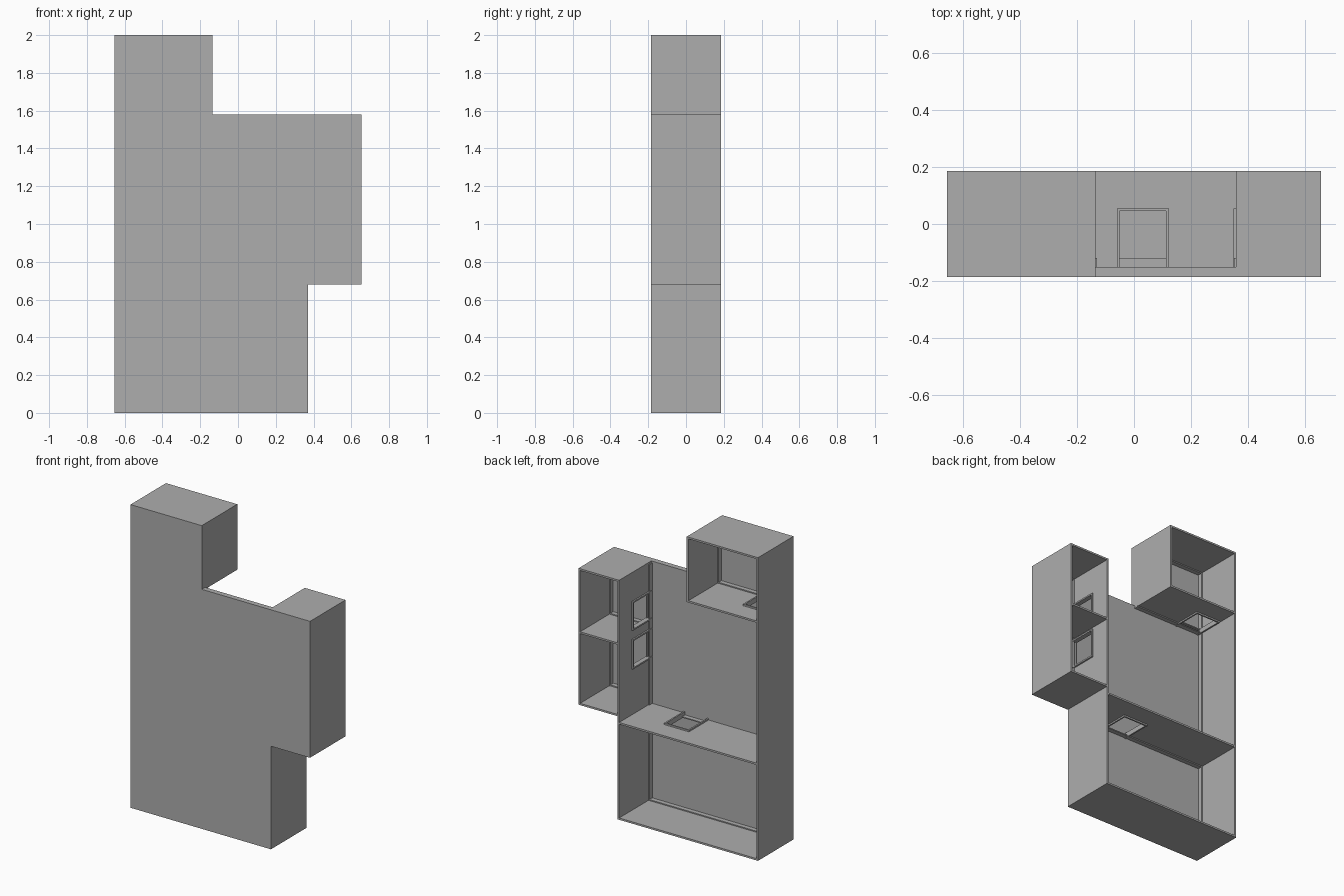
import bpy
import bmesh

if "Cube" in bpy.data.objects:
    bpy.data.objects.remove(bpy.data.objects["Cube"])

grey = bpy.data.materials.new("plain_grey")
grey.use_nodes = True
colour = (0.42, 0.42, 0.42, 1)
grey.diffuse_color = colour
grey.node_tree.nodes["Principled BSDF"].inputs["Base Color"].default_value = colour

T = 0.012                                # wall thickness
FRONT, INNER, BACK = -0.185, -0.15, 0.185
LIP_END = -0.12
LEFT, RIGHT = 0.655, -0.655              # outer sides
STEP, TOWER = 0.37, -0.135               # lower side, tower side
LEDGE, ROOF, TOP = 0.68, 1.58, 2.0
FLOOR = 0.63                             # underside of the middle floor
SHELF = 1.152                            # underside of the side shelf
HOLE_BACK = 0.045
RIM = 0.01


def prism(name, points, lo, hi, axis):
    """Extrude a flat outline along an axis; the outline uses the other two axes in order."""
    bm = bmesh.new()

    def vert(p, d):
        co = list(p)
        co.insert("xyz".index(axis), d)
        return bm.verts.new(co)

    a = [vert(p, lo) for p in points]
    b = [vert(p, hi) for p in points]
    bm.faces.new(a)
    bm.faces.new(b[::-1])
    for i in range(len(a)):
        j = (i + 1) % len(a)
        bm.faces.new((a[i], b[i], b[j], a[j]))
    bmesh.ops.recalc_face_normals(bm, faces=bm.faces)
    mesh = bpy.data.meshes.new(name)
    bm.to_mesh(mesh)
    bm.free()
    mesh.materials.append(grey)
    obj = bpy.data.objects.new(name, mesh)
    bpy.context.collection.objects.link(obj)
    return obj


def board(name, u0, u1, at, axis, holes=()):
    """Divider behind the front panel, with rimmed notches along its front edge."""
    def order(points):
        return points if axis == "z" else [(y, u) for u, y in points]

    outline = [(u0, INNER)]
    for a, b in holes:
        outline += [(a, INNER), (a, HOLE_BACK), (b, HOLE_BACK), (b, INNER)]
    outline += [(u1, INNER), (u1, BACK), (u0, BACK)]
    prism(name, order(outline), at, at + T, axis)
    for n, (a, b) in enumerate(holes):
        far = HOLE_BACK + RIM
        rim = [(a - RIM, INNER), (a - RIM, far), (b + RIM, far), (b + RIM, INNER),
               (b, INNER), (b, HOLE_BACK), (a, HOLE_BACK), (a, INNER)]
        prism(f"{name}_rim_{n + 1}", order(rim), at - RIM, at + T + RIM, axis)


def lip(name, x0, x1, z0, z1, sides="lrbt", w=0.007):
    """Thin ledge strips beside the panel inside one compartment."""
    strips = {"l": (x1 - w, x1, z0, z1), "r": (x0, x0 + w, z0, z1),
              "b": (x0, x1, z0, z0 + w), "t": (x0, x1, z1 - w, z1)}
    for s in sides:
        a, b, c, d = strips[s]
        prism(f"{name}_lip_{s}", [(a, c), (b, c), (b, d), (a, d)], INNER, LIP_END, "y")


# Front panel
prism("front_panel",
      [(RIGHT, 0), (STEP, 0), (STEP, LEDGE), (LEFT, LEDGE), (LEFT, ROOF),
       (TOWER, ROOF), (TOWER, TOP), (RIGHT, TOP)], FRONT, INNER, "y")

# Upright walls
board("right_wall", 0, TOP, RIGHT, "x")
board("tower_wall", ROOF, TOP, TOWER - T, "x")
board("left_wall", LEDGE, ROOF, LEFT - T, "x")
board("inner_wall", 0, ROOF, STEP - T, "x", [(0.955, 1.13), (1.21, 1.38)])

# Level boards
board("base", RIGHT + T, STEP - T, 0, "z")
board("middle_floor", RIGHT + T, STEP - T, FLOOR, "z", [(-0.05, 0.112)])
board("tower_floor", RIGHT + T, TOWER, ROOF - T, "z", [(-0.625, -0.463)])
board("tower_top", RIGHT + T, TOWER - T, TOP - T, "z")
board("side_bottom", STEP, LEFT - T, LEDGE, "z")
board("side_shelf", STEP, LEFT - T, SHELF, "z")
board("side_top", STEP, LEFT - T, ROOF - T, "z")

# Lips around the compartments
lip("lower", RIGHT + T, STEP - T, T, FLOOR)
lip("middle", RIGHT + T, STEP - T, FLOOR + T, ROOF - T, "lr")
lip("under_tower", RIGHT + T, TOWER + 0.005, FLOOR + T, ROOF - T, "t")
lip("tower", RIGHT + T, TOWER - T, ROOF, TOP - T)
lip("side_lower", STEP, LEFT - T, LEDGE + T, SHELF)
lip("side_upper", STEP, LEFT - T, SHELF + T, ROOF - T)
